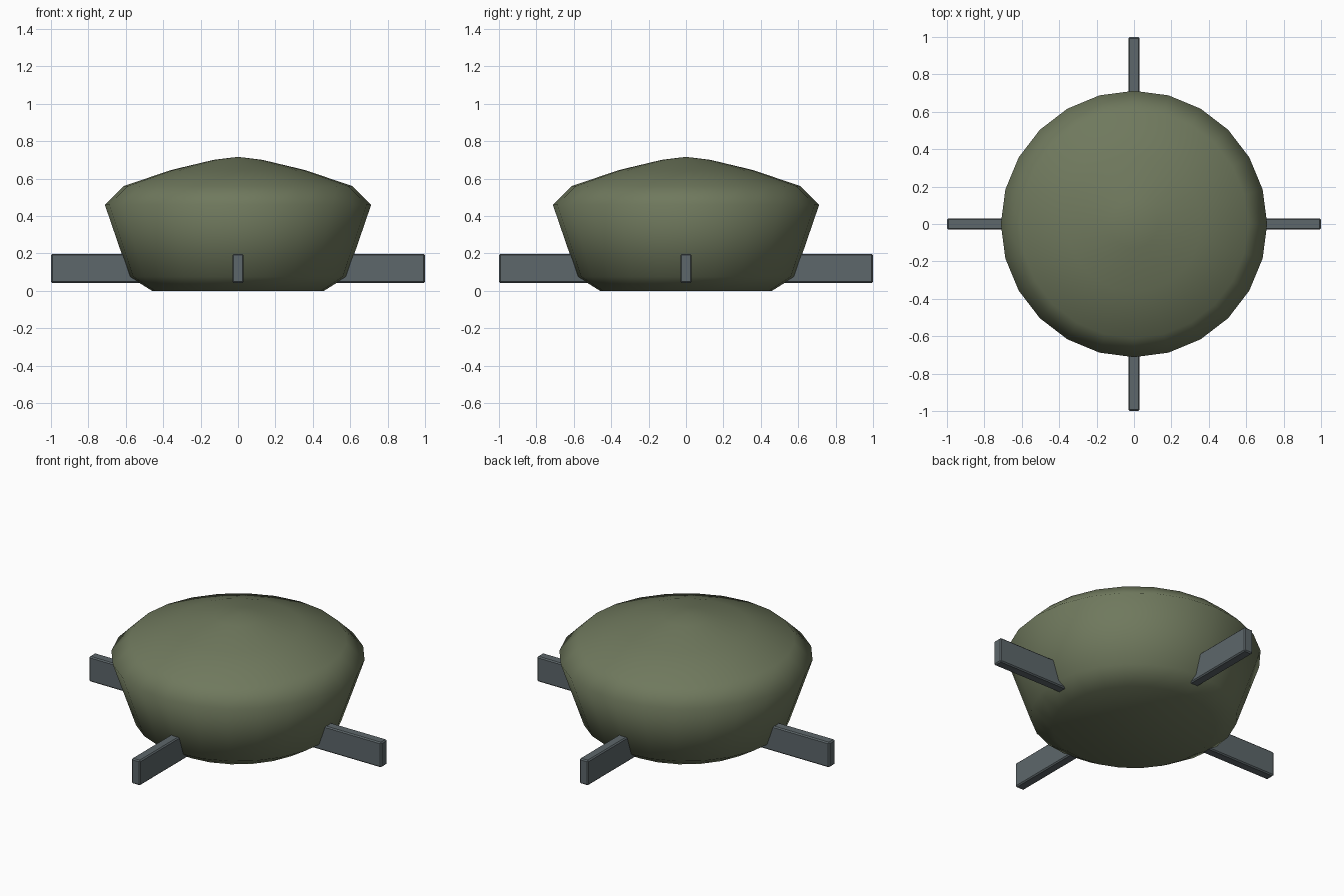
import bpy, bmesh
from math import cos, sin, pi
from mathutils import Matrix

if "Cube" in bpy.data.objects:
    bpy.data.objects.remove(bpy.data.objects["Cube"])


def material(name, rgb):
    m = bpy.data.materials.new(name)
    m.diffuse_color = (*rgb, 1)
    m.use_nodes = True
    m.node_tree.nodes["Principled BSDF"].inputs["Base Color"].default_value = m.diffuse_color
    return m


def finish(bm, name, mat, smooth):
    bmesh.ops.recalc_face_normals(bm, faces=bm.faces)
    for f in bm.faces:
        f.smooth = smooth
    me = bpy.data.meshes.new(name)
    bm.to_mesh(me)
    bm.free()
    me.materials.append(mat)
    ob = bpy.data.objects.new(name, me)
    bpy.context.collection.objects.link(ob)
    return ob


olive = material("olive", (0.16, 0.19, 0.11))
steel = material("steel_grey", (0.11, 0.135, 0.145))

# Round body: 24-sided lathe of a short profile (radius, height)
SIDES = 24
profile = [(0.46, 0), (0.58, 0.075), (0.712, 0.46), (0.61, 0.56),
           (0.36, 0.645), (0.13, 0.70)]
bm = bmesh.new()
rings = [[bm.verts.new((r * cos(2 * pi * i / SIDES), r * sin(2 * pi * i / SIDES), z))
          for i in range(SIDES)] for r, z in profile]
for low, high in zip(rings, rings[1:]):
    for i in range(SIDES):
        j = (i + 1) % SIDES
        bm.faces.new((low[i], low[j], high[j], high[i]))
bm.faces.new(rings[0][::-1])
tip = bm.verts.new((0, 0, 0.716))
for i in range(SIDES):
    bm.faces.new((rings[-1][i], rings[-1][(i + 1) % SIDES], tip))
finish(bm, "body", olive, True)

# Four radial feet
INNER, OUTER = 0.4, 1.0
for k, side in enumerate(("right", "back", "left", "front")):
    bm = bmesh.new()
    bmesh.ops.create_cube(bm, size=1)
    bmesh.ops.scale(bm, vec=(OUTER - INNER, 0.06, 0.155), verts=bm.verts)
    bmesh.ops.translate(bm, vec=((OUTER + INNER) / 2, 0, 0.12), verts=bm.verts)
    bmesh.ops.bevel(bm, geom=bm.edges[:], offset=0.007, segments=1, affect='EDGES')
    bmesh.ops.rotate(bm, cent=(0, 0, 0), matrix=Matrix.Rotation(k * pi / 2, 3, 'Z'), verts=bm.verts)
    finish(bm, side + "_foot", steel, False)
